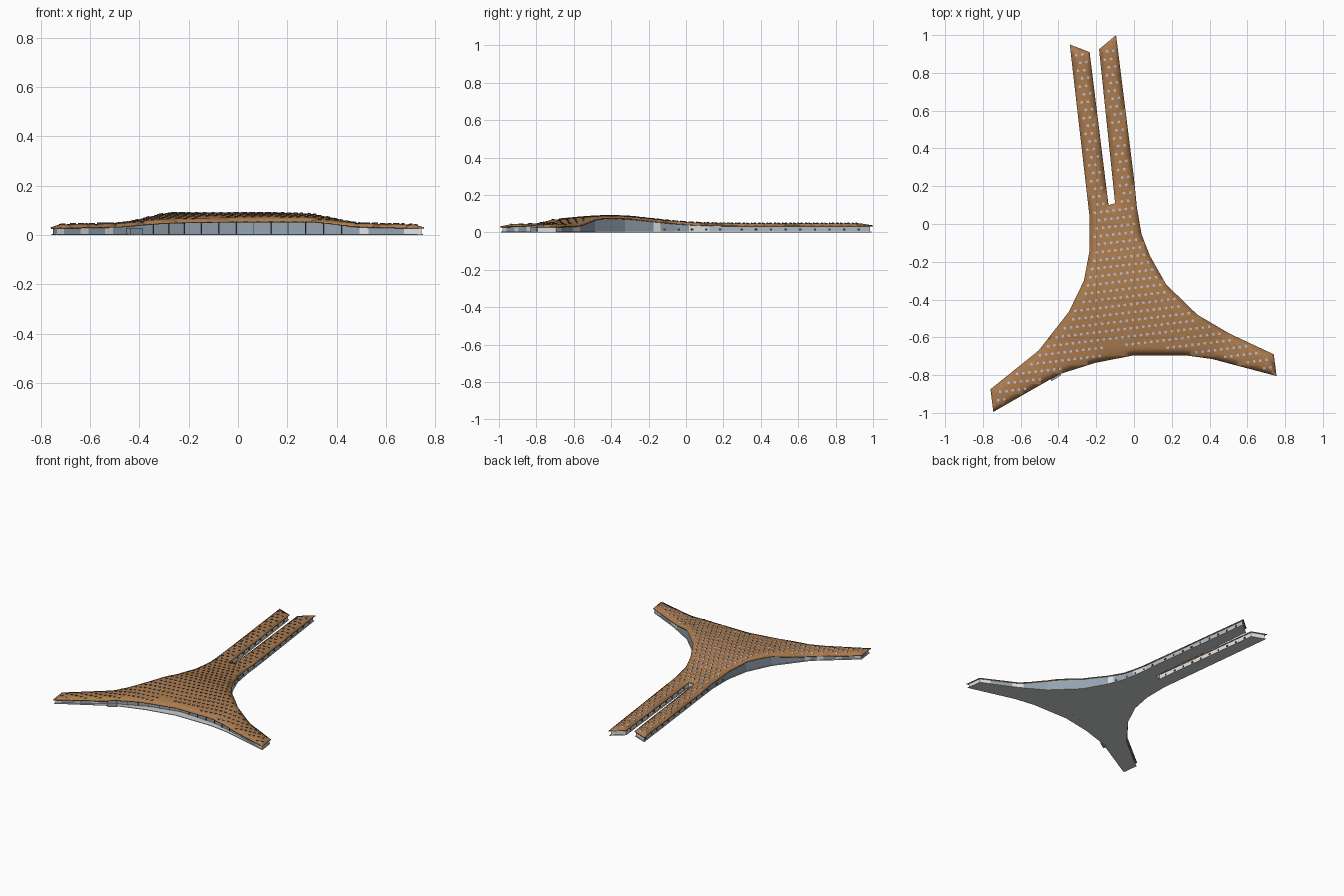
import bpy, bmesh, math
from mathutils import Vector
from mathutils.geometry import intersect_point_line

old = bpy.data.objects.get("Cube")
if old:
    bpy.data.objects.remove(old, do_unlink=True)


def material(name, rgb):
    m = bpy.data.materials.new(name)
    m.use_nodes = True
    col = (*rgb, 1)
    m.diffuse_color = col
    m.node_tree.nodes["Principled BSDF"].inputs["Base Color"].default_value = col
    return m


BROWN = material("roof brown", (.41, .20, .075))
DARK = material("dark trim", (.06, .05, .045))
LILAC = material("skylight glass", (.44, .44, .58))
GLASS = material("wall glass", (.30, .37, .44))
PALE = material("pale cladding", (.46, .52, .57))
WHITE = material("white panel", (.75, .77, .78))
GREY = material("slab grey", (.60, .63, .61))

# Terminal plan, clockwise from the back of the right pier
OUTLINE = [Vector(p) for p in [
    (-.34, .95), (-.235, .91), (-.135, .10), (-.10, .11), (-.185, .925),
    (-.095, 1.0), (0, .24), (.015, .09), (.04, -.055), (.085, -.17),
    (.17, -.32), (.335, -.48), (.505, -.58), (.74, -.69), (.755, -.805),
    (.415, -.715), (.27, -.695), (0, -.695), (-.205, -.735), (-.395, -.795),
    (-.745, -.995), (-.76, -.875), (-.505, -.67), (-.345, -.465),
    (-.265, -.30), (-.235, -.14), (-.235, .035)]]
N = len(OUTLINE)
BEVEL, DROP, THICK = .034, .011, .006


def inward(a, b):
    d = (b - a).normalized()
    return Vector((d.y, -d.x))


def offset(depth):
    """Move every plan corner inward by depth(corner), mitred."""
    out = []
    for i, p in enumerate(OUTLINE):
        n1 = inward(OUTLINE[i - 1], p)
        n2 = inward(p, OUTLINE[(i + 1) % N])
        out.append(p + (n1 + n2) * depth(p) / (1 + n1.dot(n2)))
    return out


def edge_distance(p):
    best = 9
    for i, a in enumerate(OUTLINE):
        b = OUTLINE[(i + 1) % N]
        q, t = intersect_point_line(p, a, b)
        q = a.lerp(b, min(1, max(0, t)))
        best = min(best, (Vector(p[:2]) - q).length)
    return best


def inside(p):
    hit = False
    for i, a in enumerate(OUTLINE):
        b = OUTLINE[i - 1]
        if (a.y > p.y) != (b.y > p.y) and p.x < (b.x - a.x) * (p.y - a.y) / (b.y - a.y) + a.x:
            hit = not hit
    return hit


def roof_z(p):
    """Low arms, a broad hump over the hall, and sloping eaves."""
    t = min(1, max(0, (.52 - abs(p.x)) / .24))
    spread = .22 if p.y > -.4 else .25
    hump = t * t * (3 - 2 * t) * math.exp(-.5 * ((p.y + .4) / spread) ** 2)
    eave = 1 - min(1, edge_distance(Vector(p[:2])) / BEVEL)
    arm_fall = .006 * max(0, abs(p.x) - .4) / .35
    return .048 + .040 * hump - DROP * eave - arm_fall


def finish(bm, name, mats):
    me = bpy.data.meshes.new(name)
    bm.to_mesh(me)
    bm.free()
    for m in mats:
        me.materials.append(m)
    ob = bpy.data.objects.new(name, me)
    bpy.context.collection.objects.link(ob)
    return ob


def box(bm, centre, along, size):
    """Box with its length following the plan direction 'along'."""
    u = along.to_3d().normalized()
    v = Vector((-u.y, u.x, 0))
    for w in bmesh.ops.create_cube(bm, size=1)["verts"]:
        c = w.co.copy()
        w.co = centre + u * c.x * size[0] + v * c.y * size[1] + Vector((0, 0, c.z * size[2]))


# Roof shell: sloping eave ring plus inner field, cut by a grid and lifted
bm = bmesh.new()
outer = [bm.verts.new(p.to_3d()) for p in OUTLINE]
inner = [bm.verts.new(p.to_3d()) for p in offset(lambda p: BEVEL)]
for i in range(N):
    j = (i + 1) % N
    bm.faces.new((outer[i], outer[j], inner[j], inner[i]))
field = bm.faces.new(inner)
bmesh.ops.triangulate(bm, faces=[field])
for axis in range(2):
    for k in range(-20, 21):
        co, no = Vector(), Vector()
        co[axis], no[axis] = k * .05 + .003, 1
        bmesh.ops.bisect_plane(bm, geom=bm.verts[:] + bm.edges[:] + bm.faces[:],
                               dist=1e-5, plane_co=co, plane_no=no)
bmesh.ops.triangulate(bm, faces=bm.faces[:])
for v in bm.verts:
    v.co.z = roof_z(v.co)
bm.normal_update()
for f in bm.faces:
    if f.normal.z < 0:
        f.normal_flip()
roof = finish(bm, "roof", [BROWN])
shell = roof.modifiers.new("thickness", "SOLIDIFY")
shell.thickness, shell.offset = THICK, -1
bpy.ops.object.select_all(action='DESELECT')
roof.select_set(True)
bpy.context.view_layer.objects.active = roof
bpy.ops.object.shade_smooth_by_angle(angle=math.radians(40))

# Skylights: low glazed wedges that follow the roof, with a dark front riser
bm = bmesh.new()
u, v = Vector((1, .12)).normalized(), Vector((-.12, 1)).normalized()
for r in range(-26, 27):
    for c in range(-32, 33):
        p = u * (c + .5 * (r % 2)) * .033 + v * r * .042
        if not inside(p) or edge_distance(p) < .022 or (p.y < -.64 and abs(p.x) < .16):
            continue

        def corner(s, t, h):
            w = p + u * s * .0065 + v * t * .0065
            return bm.verts.new((w.x, w.y, roof_z(w) + h))
        a, b = corner(-1, -1, -.002), corner(1, -1, -.002)
        d, e = corner(-1, -1, .0045), corner(1, -1, .0045)
        g, h = corner(1, 1, .0015), corner(-1, 1, .0015)
        bm.faces.new((a, b, e, d))
        bm.faces.new((d, e, g, h)).material_index = 1
        bm.faces.new((b, g, e))
        bm.faces.new((a, d, h))
finish(bm, "skylights", [DARK, LILAC])


# Outer walls in panels, curving back under the front eave
def is_front(p):
    return abs(p.x) < .42 and -.8 < p.y < -.69


def setback(p):
    return .009 + (.055 * (1 - (p.x / .5) ** 2) if is_front(p) else 0)


def panel_colour(edge, k, mid):
    """0 glass, 1 white, 2 pale cladding."""
    if edge < 5:
        return 1
    if mid.y > .13:
        return 2
    east_bay = mid.x > 0 and (.03 < mid.y < .13 or -.17 < mid.y < -.13)
    arm_end = mid.x > .68 or .48 < mid.x < .53
    striped = mid.x < -.45 and mid.y < -.6 and k % 3 == 0
    return int(east_bay or arm_end or striped)


plan = offset(setback)
walls, windows, columns = bmesh.new(), bmesh.new(), bmesh.new()
for i, a in enumerate(plan):
    b = plan[(i + 1) % N]
    out = -inward(a, b)
    length = (b - a).length
    count = max(1, round(length / .0385))
    for k in range(count):
        p, q = a.lerp(b, k / count), a.lerp(b, (k + 1) / count)
        mid = (p + q) / 2
        top = [roof_z(w) - THICK * .7 for w in (p, q)]
        f = walls.faces.new([walls.verts.new(c) for c in (
            (q.x, q.y, 0), (p.x, p.y, 0), (p.x, p.y, top[0]), (q.x, q.y, top[1]))])
        f.material_index = panel_colour(i, k, mid)
        # Small windows along the piers
        if mid.y > -.14 and k % 2 and count > 2:
            box(windows, (mid + out * .001).to_3d() + Vector((0, 0, .016)), q - p, (.012, .004, .011))
    # Slim columns along the front glazing
    if is_front(OUTLINE[i]) and is_front(OUTLINE[(i + 1) % N]):
        count = max(1, round(length / .07))
        for k in range(count):
            p = a.lerp(b, k / count) + out * .003
            h = roof_z(p) - THICK * .5
            box(columns, Vector((p.x, p.y, h / 2)), b - a, (.003, .005, h))
bmesh.ops.remove_doubles(walls, verts=walls.verts[:], dist=1e-4)
finish(walls, "outer_walls", [GLASS, WHITE, PALE])
finish(windows, "pier_windows", [DARK])
finish(columns, "front_columns", [DARK])

# Floor slab under the whole plan
bm = bmesh.new()
floor = bm.faces.new([bm.verts.new(p.to_3d()) for p in offset(lambda p: .004)])
top = bmesh.ops.extrude_face_region(bm, geom=[floor])
for w in top["geom"]:
    if isinstance(w, bmesh.types.BMVert):
        w.co.z = .004
bmesh.ops.recalc_face_normals(bm, faces=bm.faces[:])
bmesh.ops.triangulate(bm, faces=bm.faces[:])
finish(bm, "floor_slab", [GREY])

# Small entrance block beside the right arm
bm = bmesh.new()
box(bm, Vector((-.418, -.803, .014)), Vector((.85, .53)), (.06, .03, .028))
finish(bm, "entrance_block", [GLASS])
